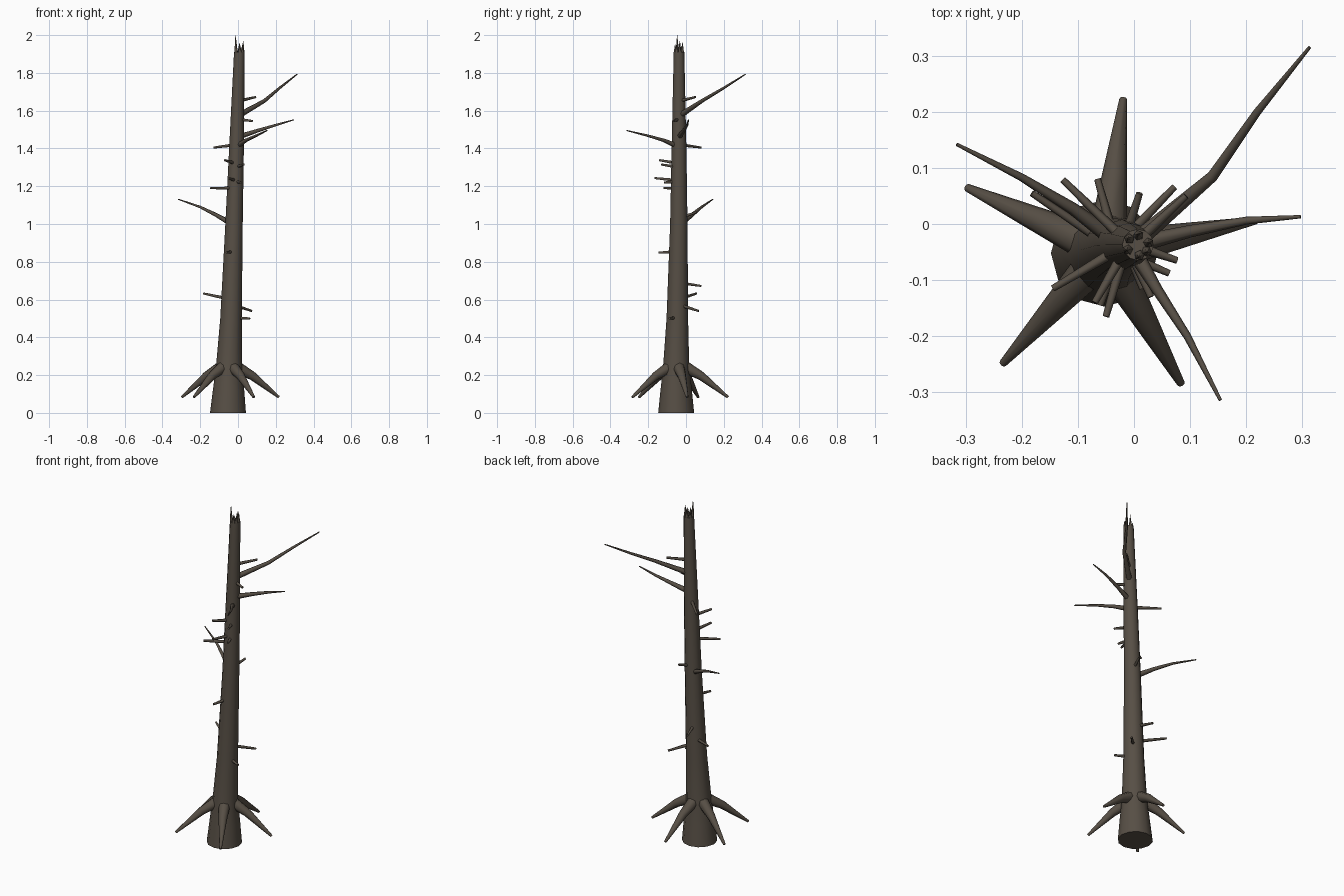
import bpy, bmesh, math
from mathutils import Vector

bark = bpy.data.materials.new("dark_bark")
bark.diffuse_color = (0.095, 0.078, 0.060, 1)


def tube(name, path, sides, upright=False):
    """Tapered tube through (x, y, z, radius) points, capped at both ends."""
    bm = bmesh.new()
    pts = [Vector(p[:3]) for p in path]
    rings = []
    for i, p in enumerate(pts):
        d = pts[min(i + 1, len(pts) - 1)] - pts[max(i - 1, 0)]
        q = d.to_track_quat('Z', 'Y')
        ring = []
        for k in range(sides):
            a = 2 * math.pi * k / sides
            v = Vector((math.cos(a), math.sin(a), 0)) * path[i][3]
            ring.append(bm.verts.new(p + (v if upright else q @ v)))
        rings.append(ring)
    for lo, hi in zip(rings, rings[1:]):
        for k in range(sides):
            n = (k + 1) % sides
            f = bm.faces.new((lo[k], lo[n], hi[n], hi[k]))
            f.smooth = True
    bm.faces.new(rings[0][::-1])
    bm.faces.new(rings[-1])
    for e in bm.edges:
        if any(not f.smooth for f in e.link_faces):
            e.smooth = False
    me = bpy.data.meshes.new(name)
    bm.to_mesh(me)
    bm.free()
    me.materials.append(bark)
    ob = bpy.data.objects.new(name, me)
    bpy.context.collection.objects.link(ob)
    return ob


# Trunk: leaning, flared at the foot
TRUNK = [(-0.053, -0.052, 0.0, 0.095), (-0.050, -0.052, 0.12, 0.083),
         (-0.047, -0.052, 0.25, 0.069), (-0.037, -0.046, 0.5, 0.057),
         (-0.021, -0.038, 1.0, 0.046), (-0.008, -0.037, 1.4, 0.039),
         (0.007, -0.037, 1.91, 0.028)]
tube("trunk", TRUNK, 12, upright=True)


def trunk_axis(z):
    for a, b in zip(TRUNK, TRUNK[1:]):
        if z <= b[2]:
            t = (z - a[2]) / (b[2] - a[2])
            return Vector(a[:2]).lerp(Vector(b[:2]), t)


# Splintered top: thin spikes standing around the broken rim
for i, (x, y, z) in enumerate([(-0.013, -0.047, 2.0), (0.008, -0.018, 1.96),
                               (0.028, -0.033, 1.97), (0.010, -0.058, 1.95),
                               (-0.010, -0.025, 1.94), (0.024, -0.050, 1.95)]):
    tube(f"splinter_{i + 1}", [(x * 0.8 + 0.0014, y * 0.8 - 0.0074, 1.88, 0.011),
                               (x * 0.9 + 0.0007, y * 0.9 - 0.0037, 1.915, 0.009),
                               (x, y, z, 0.0008)], 5)

# Roots: five evenly spaced, bending down and outward
for i in range(5):
    a = math.radians(11.5 + 72 * i)
    c, s = math.cos(a), math.sin(a)
    tube(f"root_{i + 1}", [(-0.050 + r * c, -0.048 + r * s, z, w) for r, z, w in
                           ((0.03, 0.25, 0.034), (0.13, 0.195, 0.023),
                            (0.272, 0.083, 0.007))], 8)

# Long branches
BRANCHES = {
    "upper_right_branch": [(0.005, -0.03, 1.575, 0.016), (0.14, 0.085, 1.652, 0.010),
                           (0.22, 0.20, 1.72, 0.007), (0.313, 0.315, 1.793, 0.003)],
    "right_branch": [(0.0, -0.037, 1.46, 0.016), (0.10, -0.013, 1.493, 0.011),
                     (0.20, 0.006, 1.524, 0.007), (0.297, 0.013, 1.552, 0.003)],
    "front_branch": [(-0.005, -0.04, 1.41, 0.015), (0.04, -0.115, 1.442, 0.010),
                     (0.095, -0.20, 1.467, 0.007), (0.154, -0.314, 1.495, 0.003)],
    "left_branch": [(-0.025, -0.035, 0.995, 0.016), (-0.11, 0.028, 1.045, 0.011),
                    (-0.20, 0.083, 1.09, 0.007), (-0.316, 0.142, 1.131, 0.003)],
}
for name, path in BRANCHES.items():
    tube(name, path, 6)

# Short broken stubs: tip position and height at the trunk
STUBS = [(0.093, 0.05, 1.672, 1.65), (0.077, -0.065, 1.545, 1.555),
         (-0.127, 0.079, 1.405, 1.42), (-0.07, -0.14, 1.338, 1.32),
         (0.03, -0.13, 1.315, 1.30), (-0.05, -0.165, 1.243, 1.23),
         (0.015, -0.115, 1.22, 1.225), (-0.145, -0.115, 1.19, 1.19),
         (0.01, 0.055, 1.062, 1.03), (-0.06, -0.145, 0.848, 0.855),
         (-0.065, 0.08, 0.672, 0.69), (-0.182, 0.055, 0.632, 0.60),
         (0.072, 0.066, 0.54, 0.575), (0.063, -0.088, 0.50, 0.505)]
for i, (x, y, z, z0) in enumerate(STUBS):
    c = trunk_axis(z0)
    tube(f"stub_{i + 1}", [(c.x, c.y, z0, 0.010), (x, y, z, 0.006)], 6)
